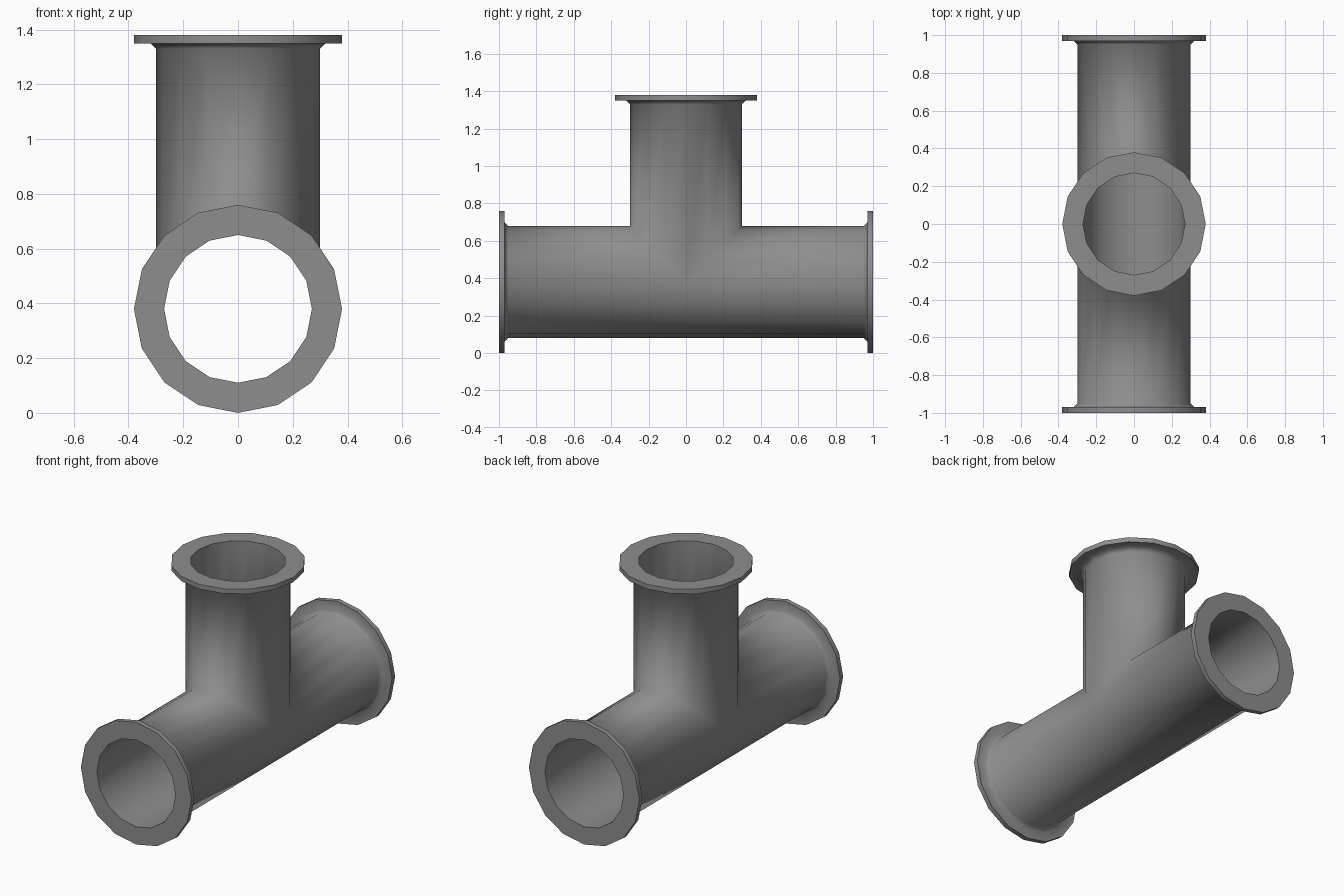
import bpy
import bmesh
import math

SIDES = 16
BORE, PIPE, NECK, FLANGE = 0.27, 0.30, 0.32, 0.38
AXIS_HEIGHT = 0.38

cube = bpy.data.objects.get("Cube")
if cube:
    bpy.data.objects.remove(cube)

# Dull grey metal
metal = bpy.data.materials.new("grey metal")
metal.use_nodes = True
grey = (0.27, 0.27, 0.27, 1)
metal.diffuse_color = grey
metal.node_tree.nodes["Principled BSDF"].inputs["Base Color"].default_value = grey

bm = bmesh.new()
sharp_edges = []


def add_arm(length, place, mitre):
    """Lathe one flanged arm; its inner end follows the mitre of the tee."""
    # radius, distance along the arm (None = mitred joint), sharp ring
    profile = [
        (PIPE, None, False),
        (PIPE, length - 0.05, False),
        (NECK, length - 0.03, False),
        (FLANGE, length - 0.03, True),
        (FLANGE, length, True),
        (BORE, length, True),
        (BORE, None, False),
    ]
    rings = []
    for radius, distance, sharp in profile:
        ring = []
        for i in range(SIDES):
            a = math.tau * i / SIDES
            u, v = radius * math.cos(a), radius * math.sin(a)
            d = mitre(v) if distance is None else distance
            ring.append(bm.verts.new(place(u, v, d)))
        rings.append((ring, sharp))
    for (lower, _), (upper, sharp) in zip(rings, rings[1:]):
        for i in range(SIDES):
            j = (i + 1) % SIDES
            bm.faces.new((lower[i], lower[j], upper[j], upper[i]))
            if sharp:
                sharp_edges.append(bm.edges.get((upper[i], upper[j])))


# Upright branch, then the two halves of the straight run
add_arm(1.0, lambda u, v, d: (u, v, AXIS_HEIGHT + d), abs)
for side in (-1, 1):
    add_arm(1.0, lambda u, v, d: (u, side * d, AXIS_HEIGHT + v),
            lambda v: max(0, v))

# Weld the arms along the joint and shade smooth except at the flange rims
for face in bm.faces:
    face.smooth = True
for edge in sharp_edges:
    edge.smooth = False
bmesh.ops.remove_doubles(bm, verts=bm.verts, dist=0.0005)
bmesh.ops.recalc_face_normals(bm, faces=bm.faces)

mesh = bpy.data.meshes.new("pipe_tee")
bm.to_mesh(mesh)
bm.free()
mesh.materials.append(metal)
pipe_tee = bpy.data.objects.new("pipe_tee", mesh)
bpy.context.collection.objects.link(pipe_tee)
